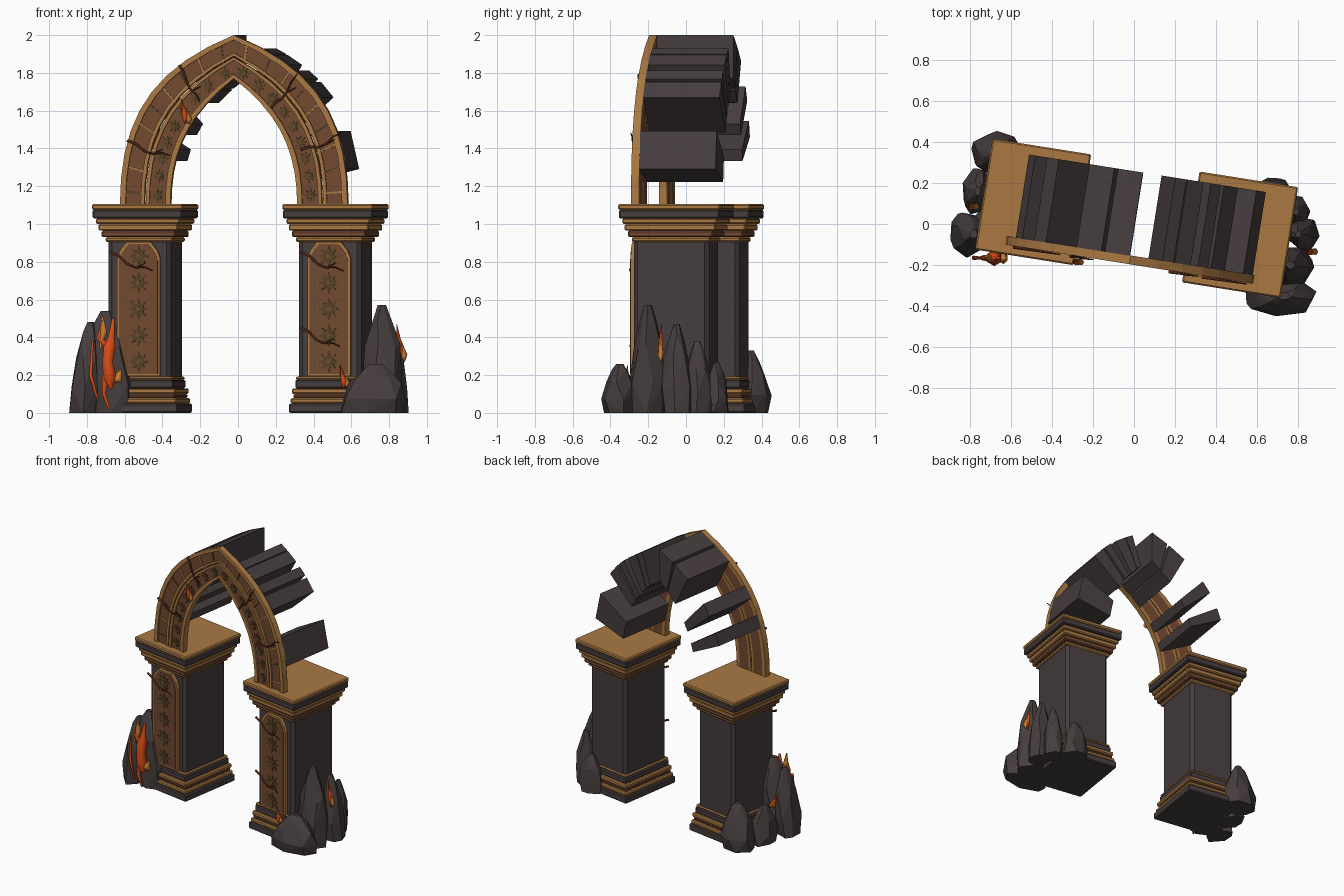
import bpy, bmesh, math, random
from mathutils import Matrix, Vector

random.seed(4)
cube = bpy.data.objects.get("Cube")
if cube:
    bpy.data.objects.remove(cube)

# The gate stands slightly turned; rocks and flames are placed in world space
TURN = Matrix.Translation((0.0125, 0.0275, 0)) @ Matrix.Rotation(math.radians(-9), 4, 'Z')


def material(name, r, g, b):
    m = bpy.data.materials.new(name)
    m.use_nodes = True
    m.diffuse_color = (r, g, b, 1)
    m.node_tree.nodes["Principled BSDF"].inputs["Base Color"].default_value = (r, g, b, 1)
    return m


STONE = material("dark stone", 0.062, 0.047, 0.048)
GOLD = material("aged gold", 0.40, 0.19, 0.055)
BROWN = material("brown panel", 0.165, 0.065, 0.030)
OLIVE = material("olive carving", 0.085, 0.055, 0.018)
ROOT = material("burnt root", 0.09, 0.022, 0.010)
FLAME = material("flame red", 0.72, 0.075, 0.008)
AMBER = material("flame amber", 0.62, 0.22, 0.03)


def finish(name, bm, mat, matrix=TURN):
    bmesh.ops.recalc_face_normals(bm, faces=bm.faces)
    mesh = bpy.data.meshes.new(name)
    bm.to_mesh(mesh)
    bm.free()
    mesh.transform(matrix)
    mesh.materials.append(mat)
    obj = bpy.data.objects.new(name, mesh)
    bpy.context.collection.objects.link(obj)
    return obj


def box(name, x, half_x, half_y, z0, z1, mat, bevel=0.0, upright_only=False):
    bm = bmesh.new()
    bmesh.ops.create_cube(bm, size=2)
    for v in bm.verts:
        v.co = Vector((x + v.co.x * half_x, v.co.y * half_y, z1 if v.co.z > 0 else z0))
    if bevel:
        edges = [e for e in bm.edges if not upright_only
                 or abs(e.verts[0].co.z - e.verts[1].co.z) > bevel]
        bmesh.ops.bevel(bm, geom=edges, offset=bevel, segments=1, affect='EDGES')
    return finish(name, bm, mat)


def prism(name, outline, y0, y1, mat):
    """Extrude an x-z outline from y0 to y1."""
    bm = bmesh.new()
    face = bm.faces.new([bm.verts.new((x, y0, z)) for x, z in outline])
    new = bmesh.ops.extrude_face_region(bm, geom=[face])["geom"]
    bmesh.ops.translate(bm, vec=(0, y1 - y0, 0),
                        verts=[g for g in new if isinstance(g, bmesh.types.BMVert)])
    return finish(name, bm, mat)


def rosette(name, x, z, y, radius):
    star = []
    for i in range(16):
        r = radius * (0.5 if i % 2 else 1)
        a = math.tau * i / 16
        star.append((x + r * math.sin(a), z + r * math.cos(a)))
    prism(name, star, y - 0.006, y, OLIVE)
    hub = [(x + radius * 0.25 * math.cos(math.tau * i / 6),
            z + radius * 0.25 * math.sin(math.tau * i / 6)) for i in range(6)]
    prism(name + "_hub", hub, y - 0.010, y, BROWN)


def tube(name, points, mat, local=False):
    """Tapered tube through points given as x, y, z, radius."""
    curve = bpy.data.curves.new(name, 'CURVE')
    curve.dimensions = '3D'
    curve.bevel_depth = 1
    curve.bevel_resolution = 1
    curve.use_fill_caps = True
    spline = curve.splines.new('POLY')
    spline.points.add(len(points) - 1)
    for p, (x, y, z, r) in zip(spline.points, points):
        p.co = (x, y, z, 1)
        p.radius = r
    curve.materials.append(mat)
    obj = bpy.data.objects.new(name, curve)
    bpy.context.collection.objects.link(obj)
    if local:
        obj.matrix_world = TURN
    bpy.ops.object.select_all(action='DESELECT')
    obj.select_set(True)
    bpy.context.view_layer.objects.active = obj
    bpy.ops.object.convert(target='MESH')


def root(name, x0, z0, x1, z1, y):
    """Crooked root with one side shoot."""
    path = [(x0 + (x1 - x0) * k / 5, y, z0 + (z1 - z0) * k / 5 + 0.012 * (-1) ** (k // 2),
             0.008 - 0.001 * k) for k in range(6)]
    tube(name, path, ROOT, True)
    x, _, z, _ = path[3]
    tube(name + "_shoot", [(x, y, z, 0.006), (x + 0.05, y, z + 0.025, 0.002)], ROOT, True)


# Pillars: stacked mouldings as z0, z1, growth beyond the shaft, material
LAYERS = [(0, 0.05, 0.045, STONE), (0.05, 0.078, 0.036, GOLD), (0.078, 0.1, 0.024, BROWN),
          (0.1, 0.13, 0.03, GOLD), (0.13, 0.175, 0.015, STONE), (0.175, 0.192, 0.012, GOLD),
          (0.905, 0.93, 0.012, GOLD), (0.93, 0.965, 0.03, BROWN), (0.965, 1.0, 0.045, GOLD),
          (1.0, 1.03, 0.056, GOLD), (1.03, 1.075, 0.072, STONE), (1.075, 1.105, 0.075, GOLD)]


def panel_outline(x, inset):
    w, top = 0.115 - inset, 0.905 - inset
    side = [(w, 0.195 + inset), (w, top - 0.085), (w - 0.015, top - 0.045), (w - 0.05, top)]
    return [(x + a, z) for a, z in side] + [(x - a, z) for a, z in reversed(side)]


for side, x in (("right", -0.51), ("left", 0.51)):
    box(side + "_shaft", x, 0.168, 0.202, 0.18, 0.92, STONE, 0.022, True)
    for i, (z0, z1, grow, mat) in enumerate(LAYERS):
        box(f"{side}_moulding_{i}", x, 0.168 + grow, 0.198 + grow, z0, z1, mat, 0.007)
    prism(side + "_panel_frame", panel_outline(x, 0), -0.226, -0.19, GOLD)
    prism(side + "_panel", panel_outline(x, 0.012), -0.23, -0.2, BROWN)
    for i in range(5):
        rosette(f"{side}_rosette_{i}", x, 0.27 + 0.14 * i, -0.23, 0.055)
    root(side + "_upper_root", x - 0.15, 0.84, x + 0.08, 0.74, -0.238)
root("left_lower_root", 0.36, 0.44, 0.57, 0.34, -0.238)

# Pointed arch: u runs from -1 to 1 between the feet, s from inner to outer edge
INNER = [(0.34, 1.1), (0.34, 1.38), (0.25, 1.58), (0, 1.77)]
OUTER = [(0.61, 1.1), (0.61, 1.55), (0.45, 1.82), (0, 2.0)]


def arch_point(u, s):
    t = 1 - abs(u)
    weights = ((1 - t) ** 3, 3 * t * (1 - t) ** 2, 3 * t * t * (1 - t), t ** 3)
    inner, outer = [[sum(w * p[k] for w, p in zip(weights, ctrl)) for k in (0, 1)]
                    for ctrl in (INNER, OUTER)]
    x, z = [a + (b - a) * s for a, b in zip(inner, outer)]
    return (math.copysign(x, u), z)


STEPS = 9


def band(name, s0, s1, y, mat):
    us = [i / STEPS for i in range(-STEPS, STEPS + 1)]
    prism(name, [arch_point(u, s0) for u in us] + [arch_point(u, s1) for u in reversed(us)],
          y, -0.183, mat)


def arch_piece(name, u0, u1, s0, s1, y0, y1, mat):
    prism(name, [arch_point(u0, s0), arch_point(u1, s0), arch_point(u1, s1), arch_point(u0, s1)],
          y0, y1, mat)


band("inner_rail", 0, 0.1, -0.226, GOLD)
band("flower_band", 0.1, 0.42, -0.214, BROWN)
band("flower_band_rail", 0.42, 0.49, -0.224, GOLD)
band("outer_band_rail", 0.52, 0.59, -0.224, GOLD)
band("outer_band", 0.59, 0.89, -0.214, BROWN)
band("outer_rail", 0.89, 1, -0.226, GOLD)
for i in range(-STEPS, STEPS):
    mid = (i + 0.5) / STEPS
    rosette(f"arch_rosette_{i + STEPS}", *arch_point(mid, 0.26), -0.214, 0.034)
    arch_piece(f"arch_joint_{i + STEPS}", mid - 0.004, mid + 0.004, 0.49, 0.92,
               -0.219, -0.185, OLIVE if i % 2 else GOLD)

# Loose vault stones behind the arch
STONES = [(-0.7, -0.615), (-0.5, -0.41), (-0.23, -0.115), (-0.1, -0.003), (0.125, 0.175),
          (0.18, 0.26), (0.3, 0.36), (0.38, 0.48), (0.67, 0.85)]
for i, (u0, u1) in enumerate(STONES):
    arch_piece(f"vault_stone_{i}", u0, u1, 0.02, 1.01, -0.185, 0.225, STONE)

# Roots wrapped over the arch
root("arch_root_a", -0.57, 1.43, -0.34, 1.35, -0.232)
root("arch_root_b", -0.29, 1.83, -0.18, 1.64, -0.232)
root("arch_root_c", 0.2, 1.6, 0.34, 1.78, -0.232)
root("arch_root_d", 0.36, 1.38, 0.58, 1.47, -0.232)


# Rocks: jagged convex boulders around the pillar feet
def rock(name, x, y, rx, ry, height, lean=0.0):
    bm = bmesh.new()
    for level, spread in ((0, 0.95), (0.3, 1), (0.65, 0.8), (0.9, 0.45), (1, 0.2)):
        for k in range(7):
            a = math.tau * (k + random.uniform(-0.3, 0.3)) / 7
            r = spread * random.uniform(0.88, 1.05)
            z = height * level * (random.uniform(0.9, 1) if level < 1 else 1)
            bm.verts.new((x + lean * level + rx * r * math.cos(a), y + ry * r * math.sin(a), z))
    hull = bmesh.ops.convex_hull(bm, input=bm.verts)
    loose = {g for g in hull["geom_interior"] + hull["geom_unused"]
             if isinstance(g, bmesh.types.BMVert)}
    bmesh.ops.delete(bm, geom=list(loose), context='VERTS')
    finish(name, bm, STONE, Matrix())


ROCKS = [(-0.82, -0.05, 0.09, 0.115, 0.48, 0.04), (-0.68, -0.04, 0.15, 0.11, 0.54, -0.02),
         (-0.67, 0.34, 0.13, 0.11, 0.33), (-0.76, 0.16, 0.08, 0.12, 0.27),
         (0.71, -0.35, 0.18, 0.1, 0.26, 0.02), (0.76, -0.2, 0.12, 0.1, 0.57),
         (0.83, -0.05, 0.08, 0.085, 0.47, -0.03), (0.79, 0.06, 0.07, 0.08, 0.38),
         (0.67, 0.16, 0.1, 0.07, 0.27)]
for i, spec in enumerate(ROCKS):
    rock(f"rock_{i}", *spec)

# Climbing flame beast on the right-hand rock
Y = -0.165
tube("beast_body", [(-0.67, Y, 0.13, 0.012), (-0.68, Y, 0.19, 0.04), (-0.69, Y, 0.27, 0.032),
                    (-0.68, Y, 0.35, 0.036), (-0.67, Y, 0.4, 0.02), (-0.66, Y, 0.5, 0.008)], FLAME)
tube("beast_arm", [(-0.7, Y, 0.36, 0.018), (-0.74, Y, 0.4, 0.012), (-0.72, Y, 0.47, 0.006)], FLAME)
tube("beast_legs", [(-0.7, Y, 0.2, 0.022), (-0.71, Y, 0.1, 0.012), (-0.68, Y, 0.02, 0.006)], FLAME)
tube("beast_staff", [(-0.77, Y, 0.38, 0.006), (-0.78, Y, 0.2, 0.011), (-0.74, Y, 0.06, 0.005)], FLAME)
tube("beast_tail", [(-0.67, Y, 0.17, 0.01), (-0.635, Y, 0.18, 0.03), (-0.62, Y, 0.23, 0.004)], AMBER)
tube("beast_crest", [(-0.73, Y, 0.34, 0.006), (-0.71, Y, 0.43, 0.02), (-0.72, Y, 0.52, 0.004)], AMBER)


# Small flames
def flame(name, x, y, z, height):
    for part, mat, dx, k in (("core", FLAME, 0, 1), ("tip", AMBER, 0.02, 0.6)):
        tube(f"{name}_{part}", [(x + dx, y, z, 0.003), (x + dx, y - 0.005, z + height * k * 0.3, 0.017),
                                (x + dx - 0.02, y, z + height * k, 0.002)], mat)


flame("arch_flame", -0.28, -0.18, 1.53, 0.13)
flame("panel_flame", 0.56, -0.31, 0.13, 0.12)
flame("rock_flame", 0.86, -0.13, 0.27, 0.2)
flame("side_flame", -0.79, 0.09, 0.22, 0.12)
